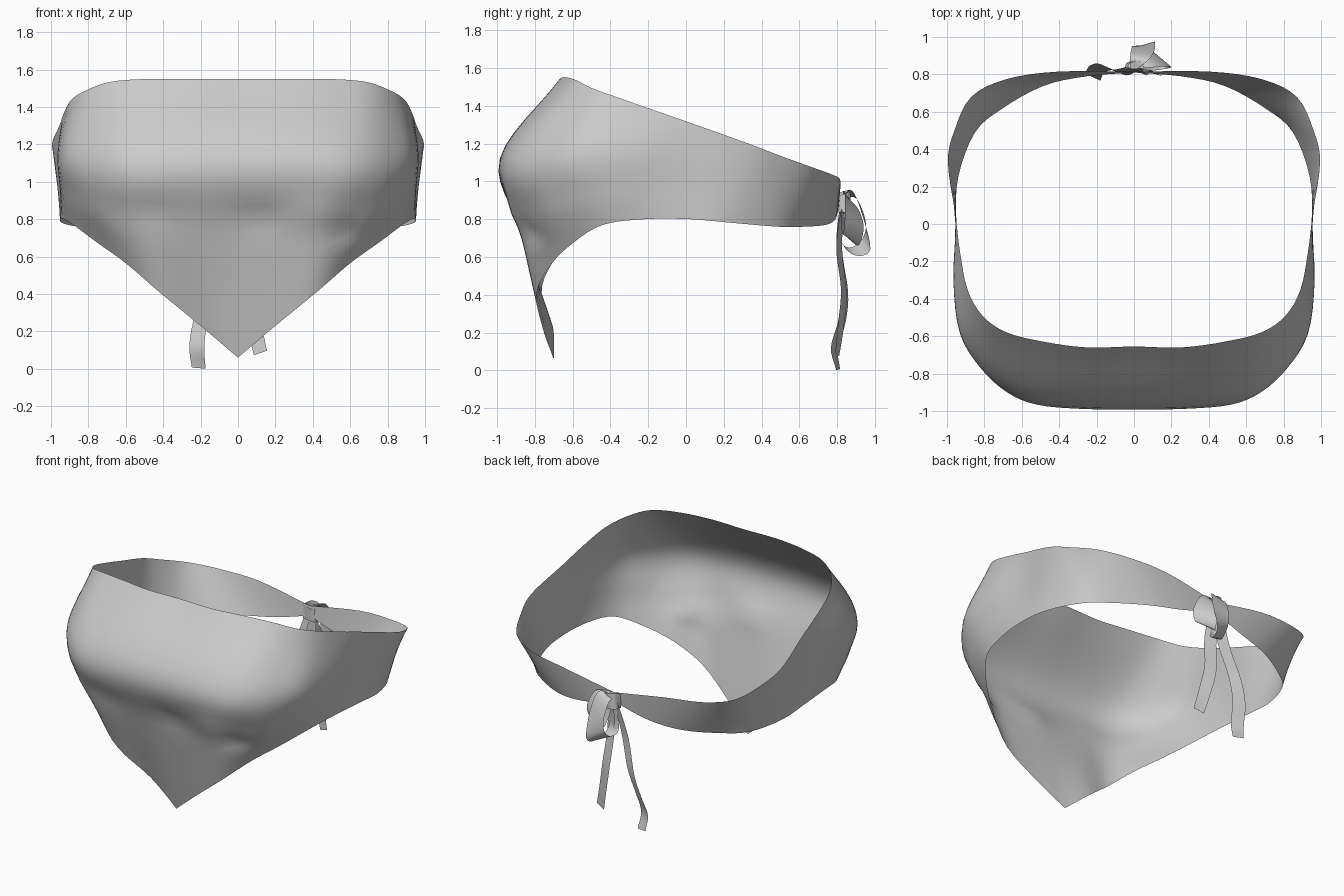
import bpy
from math import exp
from mathutils import Vector as V


def spline(pts, n):
    """Smooth curve through points, n samples per span."""
    p = [V(q) for q in pts]
    p = [2 * p[0] - p[1]] + p + [2 * p[-1] - p[-2]]
    out = []
    for a, b, c, d in zip(p, p[1:], p[2:], p[3:]):
        for k in range(n):
            t = k / n
            out.append(0.5 * (2 * b + (c - a) * t + (2 * a - 5 * b + 4 * c - d) * t * t
                              + (3 * b - a - 3 * c + d) * t ** 3))
    return out + [p[-2]]


def sheet(name, columns):
    """Smooth open surface from a grid of points."""
    m = len(columns[0])
    faces = [(i * m + j, i * m + j + 1, (i + 1) * m + j + 1, (i + 1) * m + j)
             for i in range(len(columns) - 1) for j in range(m - 1)]
    me = bpy.data.meshes.new(name)
    me.from_pydata([p for c in columns for p in c], [], faces)
    me.polygons.foreach_set("use_smooth", [True] * len(faces))
    ob = bpy.data.objects.new(name, me)
    bpy.context.collection.objects.link(ob)
    return ob


def ribbon(name, path, sides, n=5):
    """Strip along a path; sides are half-width vectors per point."""
    c, s = spline(path, n), spline(sides, n)
    return sheet(name, [[p - w, p, p + w] for p, w in zip(c, s)])


# Rails of the right half, from front centre round to the knot
top = [(0, -.655, 1.55), (.25, -.66, 1.55), (.48, -.63, 1.55), (.68, -.58, 1.535),
       (.81, -.49, 1.49), (.89, -.35, 1.44), (.93, -.15, 1.37), (.955, .05, 1.30),
       (.995, .33, 1.20), (.96, .5, 1.135), (.87, .68, 1.07), (.68, .775, 1.035),
       (.40, .815, 1.01), (0, .815, .94)]
hem = [(0, -.70, .06), (.2, -.76, .23), (.42, -.79, .41), (.6, -.71, .565),
       (.76, -.59, .68), (.88, -.44, .77), (.93, -.22, .80), (.95, .02, .80),
       (.94, .25, .78), (.85, .49, .76), (.70, .62, .76), (.48, .74, .77),
       (.25, .79, .80), (0, .81, .87)]
crest = [(0, -.985, 1.12), (.28, -.98, 1.12), (.52, -.955, 1.12), (.68, -.89, 1.12),
         (.82, -.76, 1.13), (.93, -.58, 1.14), (.965, -.3, 1.15), (.955, 0, 1.13)]
lower = [(0, -.87, .72), (.25, -.88, .75), (.48, -.88, .78), (.65, -.82, .82),
         (.79, -.73, .88), (.91, -.52, .93), (.95, -.28, .96), (.95, 0, .96)]
# Behind the ears the cloth is flat between its edges
for a, b in zip(top[8:], hem[8:]):
    crest.append(V(a).lerp(V(b), 1 / 3))
    lower.append(V(a).lerp(V(b), 2 / 3))


def whole(rail):
    """Mirrored rail; the two halves meet in a point at the front."""
    left = [(-p[0], p[1], p[2]) for p in rail[::-1]]
    if rail is hem:  # left hem hangs a little further back
        left = [(x, y + .07 * exp(-((x + .27) / .15) ** 2) * (y < 0), z) for x, y, z in left]
        return spline(left, 4)[:-1] + spline(rail, 4)
    return spline(left[:-1] + rail, 4)


def bump(p, x, z, r):
    return exp(-((p.x - x) ** 2 / (r * 1.6) ** 2 + (p.z - z) ** 2 / r ** 2))


# Face cloth and band, with soft folds pushed into the front
columns = [spline(c, 6) for c in zip(*map(whole, (top, crest, lower, hem)))]
for c in columns:
    for p in c:
        if p.y < -.4:
            p.y += (.02 * bump(p, .1, .8, .07) - .02 * bump(p, .4, .83, .08)
                    + .03 * bump(p, .56, .73, .05) + .01 * bump(p, -.45, .85, .08))
sheet("face_cloth", columns)

# Hanging tails
ribbon("long_tail", [(-.01, .83, .91), (-.08, .81, .66), (-.15, .84, .42), (-.20, .825, .26),
                     (-.22, .785, .12), (-.21, .805, .004)],
       [(.03, -.01, .01), (.04, -.015, .01), (.04, -.018, .01), (.04, -.018, .01),
        (.04, -.018, 0), (.037, -.01, -.003)])
ribbon("short_tail", [(.01, .84, .91), (.03, .81, .66), (.05, .835, .42), (.085, .82, .24),
                      (.12, .80, .085)],
       [(.03, -.01, 0), (.038, -.015, 0), (.038, -.015, .01), (.037, -.015, .01),
        (.035, -.01, .012)])

# Bow loops drooping from the knot
ribbon("outer_bow_loop", [(.01, .83, .92), (.08, .87, .90), (.14, .89, .78), (.12, .87, .69),
                          (.06, .84, .76), (.01, .83, .89)],
       [(.01, 0, .03), (.05, -.03, .03), (.06, -.05, .02), (.05, -.04, .03),
        (.03, -.02, .03), (.01, 0, .03)])
ribbon("inner_bow_loop", [(0, .83, .92), (.03, .89, .93), (.05, .94, .81), (.05, .955, .67),
                          (.03, .88, .63), (0, .82, .69), (0, .82, .86)],
       [(.02, 0, .01), (.05, -.01, .02), (.06, -.01, .02), (.06, .02, -.03),
        (.05, .01, -.02), (.04, 0, 0), (.02, 0, 0)])

# Knot wrap
ribbon("knot_wrap", [(-.05, .81, .89), (-.03, .86, .90), (.02, .87, .895), (.05, .84, .885),
                     (.03, .805, .88), (-.05, .81, .89)],
       [(0, 0, .05), (.01, 0, .055), (.01, 0, .055), (0, 0, .05), (0, 0, .045), (0, 0, .05)])
